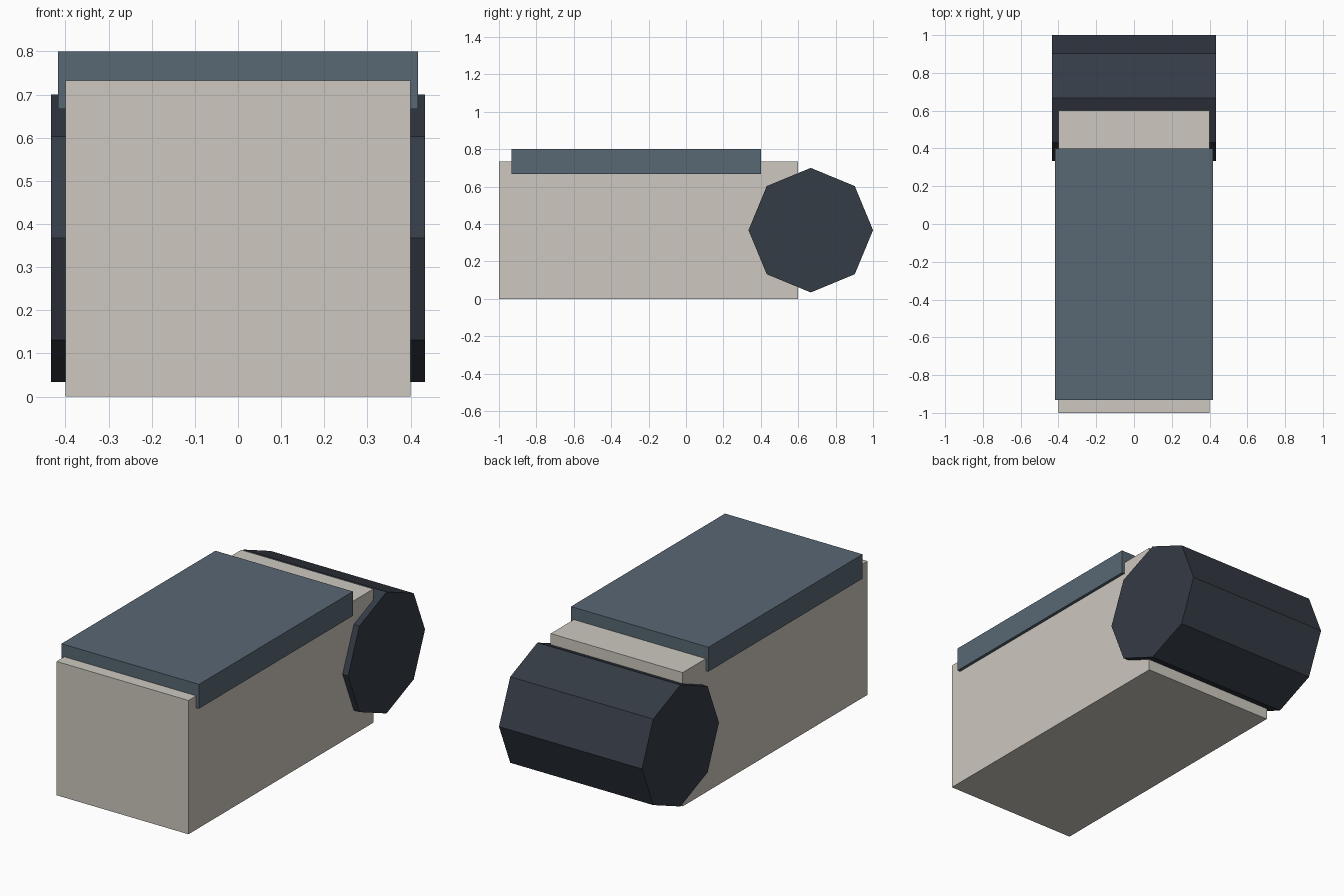
import bpy, math

if "Cube" in bpy.data.objects:
    bpy.data.objects.remove(bpy.data.objects["Cube"])


def paint(obj, name, srgb):
    obj.name = name
    mat = bpy.data.materials.new(name + "_paint")
    mat.diffuse_color = [(c / 255) ** 2.2 for c in srgb] + [1]
    mat.use_nodes = True
    mat.node_tree.nodes["Principled BSDF"].inputs["Base Color"].default_value = mat.diffuse_color
    obj.data.materials.append(mat)


def box(name, lo, hi, srgb):
    bpy.ops.mesh.primitive_cube_add(size=1, location=[(a + b) / 2 for a, b in zip(lo, hi)])
    obj = bpy.context.object
    obj.scale = [b - a for a, b in zip(lo, hi)]
    bpy.ops.object.transform_apply(location=False, rotation=False, scale=True)
    paint(obj, name, srgb)


# Main housing
box("body", (-0.4, -1, 0), (0.4, 0.6, 0.733), (204, 199, 190))

# Overhanging top cover
box("top_cover", (-0.417, -0.933, 0.667), (0.417, 0.4, 0.8), (89, 103, 115))

# Eight-sided drum lying across the back, corners on the axes
bpy.ops.mesh.primitive_cylinder_add(vertices=8, radius=0.333, depth=0.867,
                                    location=(0, 0.667, 0.367),
                                    rotation=(0, math.pi / 2, 0))
paint(bpy.context.object, "rear_drum", (56, 62, 71))
